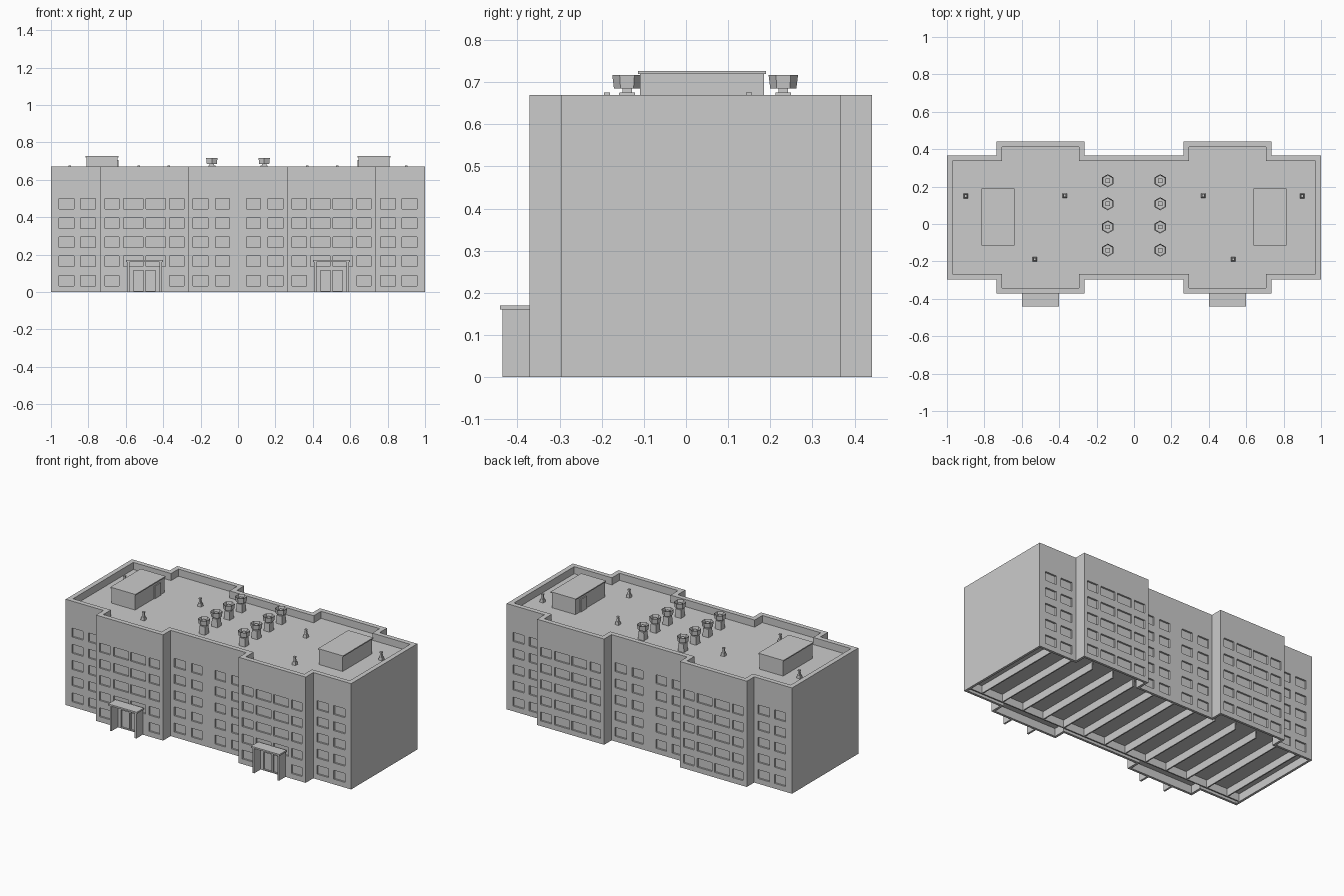
import bpy, bmesh
from math import pi
from mathutils import Matrix, Vector

cube = bpy.data.objects.get("Cube")
if cube:
    bpy.data.objects.remove(cube)

grey = bpy.data.materials.new("concrete_grey")
grey.use_nodes = True
grey.diffuse_color = (0.6, 0.6, 0.6, 1)
grey.node_tree.nodes["Principled BSDF"].inputs["Base Color"].default_value = (0.6, 0.6, 0.6, 1)

HEIGHT, ROOF, CEILING, WALL, SKIRT = 0.67, 0.625, 0.05, 0.03, 0.015
FRONT, FRONT_BAY, BACK, BACK_BAY = -0.296, -0.372, 0.367, 0.441
BAY_IN, BAY_OUT = 0.265, 0.735


def finish(bm, name):
    bmesh.ops.recalc_face_normals(bm, faces=bm.faces)
    mesh = bpy.data.meshes.new(name)
    bm.to_mesh(mesh)
    bm.free()
    mesh.materials.append(grey)
    ob = bpy.data.objects.new(name, mesh)
    bpy.context.scene.collection.objects.link(ob)
    return ob


def box(bm, x0, x1, y0, y1, z0, z1):
    centre = Matrix.Translation(((x0 + x1) / 2, (y0 + y1) / 2, (z0 + z1) / 2))
    size = Matrix.Diagonal((abs(x1 - x0), abs(y1 - y0), abs(z1 - z0), 1))
    bmesh.ops.create_cube(bm, size=1, matrix=centre @ size)


def cone(bm, sides, r0, r1, x, y, z0, z1, turn=0.0):
    place = Matrix.Translation((x, y, (z0 + z1) / 2)) @ Matrix.Rotation(turn, 4, "Z")
    return bmesh.ops.create_cone(bm, cap_ends=True, segments=sides, radius1=r0,
                                 radius2=r1, depth=z1 - z0, matrix=place)["verts"]


# Footprint: a long block with two shallow bays on each long side
half = [(BAY_IN, FRONT), (BAY_IN, FRONT_BAY), (BAY_OUT, FRONT_BAY), (BAY_OUT, FRONT),
        (1, FRONT), (1, BACK), (BAY_OUT, BACK), (BAY_OUT, BACK_BAY),
        (BAY_IN, BACK_BAY), (BAY_IN, BACK)]
outline = [Vector(p) for p in half + [(-x, y) for x, y in reversed(half)]]


def inset(points, d):
    result = []
    for i, p in enumerate(points):
        a = (p - points[i - 1]).normalized()
        b = (points[(i + 1) % len(points)] - p).normalized()
        result.append(p + d * Vector((-a.y - b.y, a.x + b.x)))
    return result


# Building shell: open base, walls, parapet rim and sunken roof
skirt = inset(outline, SKIRT)
parapet = inset(outline, WALL)
bm = bmesh.new()
rings = []
for points, z in ((skirt, CEILING), (skirt, 0), (outline, 0),
                  (outline, HEIGHT), (parapet, HEIGHT), (parapet, ROOF)):
    rings.append([bm.verts.new((p.x, p.y, z)) for p in points])
for low, high in zip(rings, rings[1:]):
    for i in range(len(low)):
        j = (i + 1) % len(low)
        bm.faces.new((low[i], low[j], high[j], high[i]))
bm.faces.new(rings[0])
bm.faces.new(rings[-1])
building = finish(bm, "building_shell")

# Recessed windows and doors
FLANK = [(0.045, 0.12), (0.16, 0.24), (0.762, 0.842), (0.878, 0.956)]
BAY = [(0.29, 0.365), (0.387, 0.492), (0.508, 0.613), (0.635, 0.71)]
DEPTH = 0.011
bm = bmesh.new()
for row in range(5):
    z = 0.033 + row * 0.1025
    for s in (-1, 1):
        for y, out, columns in ((FRONT, -1, FLANK), (BACK, 1, FLANK),
                                (FRONT_BAY, -1, BAY), (BACK_BAY, 1, BAY)):
            for x0, x1 in columns:
                if row == 0 and y == FRONT_BAY and 0.38 < x0 < 0.6:
                    continue
                box(bm, s * x0, s * x1, y - out * DEPTH, y + out * 0.02, z, z + 0.056)
for s in (-1, 1):
    for x0, x1 in ((0.44, 0.495), (0.505, 0.56)):
        box(bm, s * x0, s * x1, FRONT_BAY + DEPTH, FRONT_BAY - 0.02, 0.005, 0.115)
cutter = finish(bm, "opening_cutter")
cutter.hide_render = True
mod = building.modifiers.new("openings", "BOOLEAN")
mod.operation = "DIFFERENCE"
mod.solver = "EXACT"
mod.object = cutter
bpy.context.view_layer.objects.active = building
bpy.ops.object.modifier_apply(modifier=mod.name)
bpy.data.objects.remove(cutter)

# Partition walls under the ground floor
bm = bmesh.new()
for i in range(-6, 7):
    x = i * 0.15
    box(bm, x - 0.004, x + 0.004, FRONT + 0.04, BACK - 0.016, 0.002, CEILING + 0.005)
box(bm, -0.984, 0.984, FRONT + 0.035, FRONT + 0.043, 0.002, CEILING + 0.005)
finish(bm, "partition_walls")

for s, side in ((-1, "right"), (1, "left")):
    # Entrance porch: two side walls under a thin slab
    bm = bmesh.new()
    for x in (0.413, 0.587):
        box(bm, s * (x - 0.006), s * (x + 0.006), -0.436, FRONT_BAY + 0.002, 0, 0.162)
    box(bm, s * 0.4, s * 0.6, -0.442, FRONT_BAY + 0.002, 0.16, 0.17)
    finish(bm, side + "_entrance_porch")

    # Roof stair house with thin cap and a door on the inner face
    bm = bmesh.new()
    box(bm, s * 0.645, s * 0.81, -0.109, 0.185, ROOF - 0.005, 0.722)
    box(bm, s * 0.64, s * 0.815, -0.114, 0.19, 0.72, 0.727)
    box(bm, s * 0.639, s * 0.646, 0.08, 0.14, ROOF, 0.705)
    finish(bm, side + "_stair_house")

# Roof fans: square foot, narrow neck, hollow six-sided hood around a stack
bm = bmesh.new()
for x in (-0.14, 0.14):
    for y in (-0.14, -0.016, 0.108, 0.231):
        cone(bm, 4, 0.03, 0.026, x, y, ROOF - 0.003, 0.676, pi / 4)
        cone(bm, 4, 0.016, 0.016, x, y, 0.675, 0.708, pi / 4)
        hood = cone(bm, 6, 0.031, 0.035, x, y, 0.685, 0.717)
        top = max({f for v in hood for f in v.link_faces}, key=lambda f: f.calc_center_median().z)
        bmesh.ops.inset_region(bm, faces=[top], thickness=0.005)
        bmesh.ops.translate(bm, verts=top.verts, vec=(0, 0, -0.02))
finish(bm, "roof_fans")

# Small roof vents: tapered foot and square cap
bm = bmesh.new()
for s in (-1, 1):
    for x, y in ((0.9, 0.15), (0.37, 0.152), (0.53, -0.188)):
        cone(bm, 4, 0.018, 0.014, s * x, y, ROOF - 0.003, 0.645, pi / 4)
        cone(bm, 4, 0.011, 0.006, s * x, y, 0.644, 0.67, pi / 4)
        cone(bm, 4, 0.01, 0.01, s * x, y, 0.669, 0.676, pi / 4)
finish(bm, "roof_vents")
